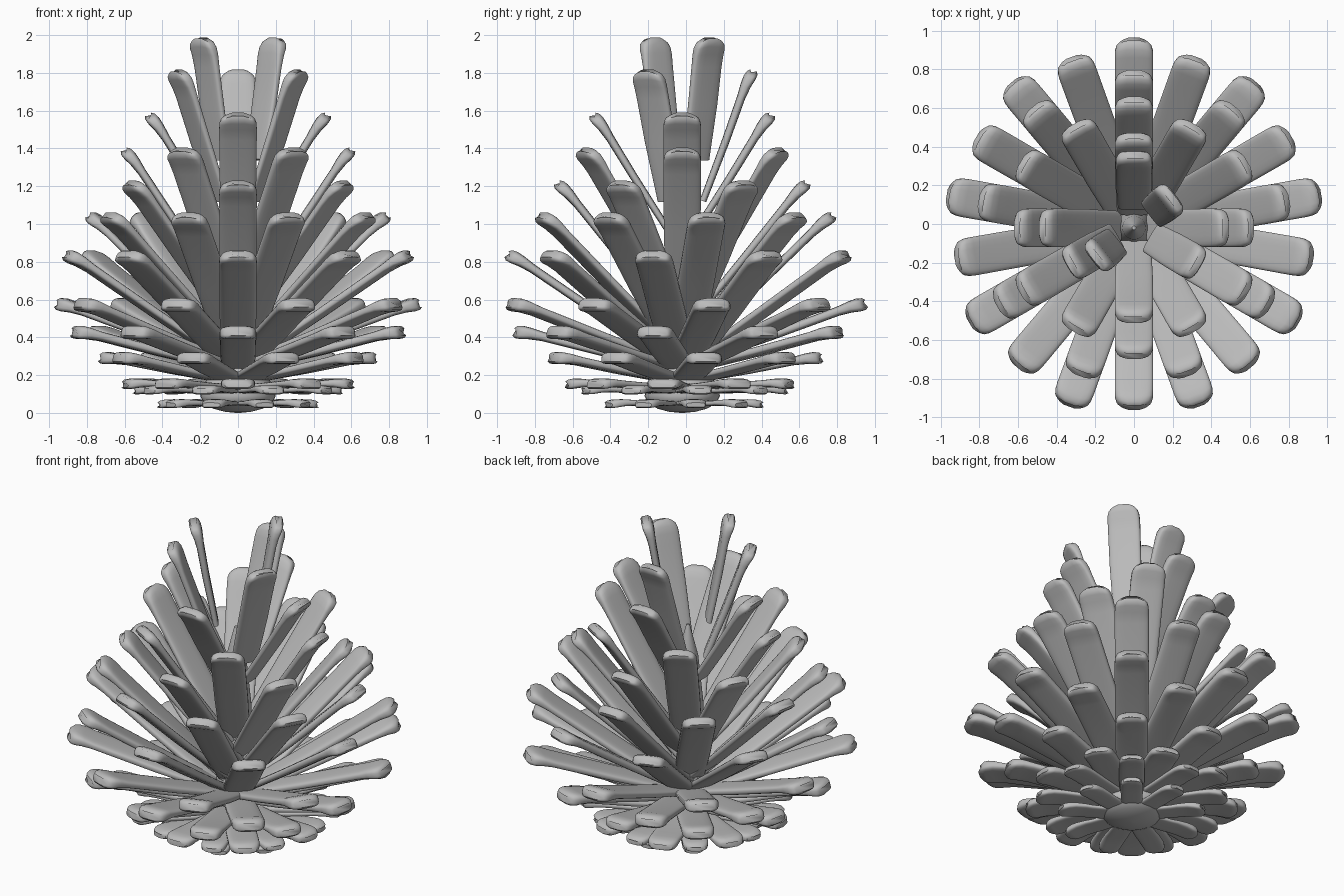
import bpy, bmesh, math
from mathutils import Matrix, Vector

cube = bpy.data.objects.get("Cube")
if cube:
    bpy.data.objects.remove(cube)

grey = bpy.data.materials.new("matte_grey")
grey.use_nodes = True
COLOUR = (0.5, 0.5, 0.5, 1)
grey.diffuse_color = COLOUR
grey.node_tree.nodes["Principled BSDF"].inputs["Base Color"].default_value = COLOUR

AXIS_Y = -0.02
SIDES = 20


def add_object(name, bm):
    bmesh.ops.recalc_face_normals(bm, faces=bm.faces)
    mesh = bpy.data.meshes.new(name)
    bm.to_mesh(mesh)
    bm.free()
    mesh.materials.append(grey)
    obj = bpy.data.objects.new(name, mesh)
    bpy.context.collection.objects.link(obj)
    bpy.context.view_layer.objects.active = obj
    bpy.ops.object.select_all(action="DESELECT")
    obj.select_set(True)
    bpy.ops.object.shade_smooth_by_angle(angle=math.radians(50))
    return obj


def loft(bm, rings):
    """Skin a list of closed rings and cap both ends."""
    for a, b in zip(rings, rings[1:]):
        for i in range(len(a)):
            j = (i + 1) % len(a)
            bm.faces.new((a[i], a[j], b[j], b[i]))
    bm.faces.new(rings[0])
    bm.faces.new(rings[-1])


def soft_rectangle():
    """Rounded rectangle section of unit half size."""
    points = []
    for i in range(SIDES):
        a = math.tau * (i + 0.5) / SIDES
        c, s = math.cos(a), math.sin(a)
        points.append((math.copysign(abs(c) ** 0.5, c),
                       math.copysign(abs(s) ** 0.6, s)))
    return points


def add_scale(bm, angle, radius, top, slope, width, thick, root):
    """One scale, thin along its body with a thick, bowed and drooping tip."""
    slope = math.radians(slope)
    reach = radius - 0.005
    length = (reach - root) / math.cos(slope)
    tip = Vector((reach, 0, top - thick * 0.3))
    # distance back from the tip, width factor, thickness factor, bend, bow
    stations = [
        (length, 0.88, 0.60, 0.0, 0.0),
        (length * 0.55, 0.98, 0.70, -0.004, 0.0),
        (0.16, 1.00, 0.75, -0.002, 0.0),
        (0.09, 1.00, 0.95, -0.003, 0.01),
        (0.045, 0.98, 1.10, -0.008, 0.02),
        (0.015, 0.90, 1.00, -0.013, 0.025),
        (0.0, 0.76, 0.60, -0.016, 0.025),
    ]
    along = Vector((math.cos(slope), 0, math.sin(slope)))
    normal = Vector((-math.sin(slope), 0, math.cos(slope)))
    across = Vector((0, 1, 0))
    place = Matrix.Translation((0, AXIS_Y, 0)) @ Matrix.Rotation(math.radians(angle), 4, "Z")
    rings = []
    for back, w, t, bend, bow in stations:
        rings.append([bm.verts.new(place @ (tip - along * (back + bow * u * u)
                                            + across * (u * width * w / 2)
                                            + normal * (bend + v * thick * t / 2)))
                      for u, v in soft_rectangle()])
    loft(bm, rings)


# Central core, a turned stem on a rounded dome
core = bmesh.new()
profile = [(0.01, 0.0), (0.07, 0.006), (0.13, 0.022), (0.18, 0.05), (0.2, 0.09),
           (0.18, 0.15), (0.13, 0.25), (0.1, 0.4), (0.09, 0.8), (0.06, 1.1), (0.01, 1.3)]
loft(core, [[core.verts.new((r * math.cos(math.tau * i / 32),
                             AXIS_Y + r * math.sin(math.tau * i / 32), z))
             for i in range(32)] for r, z in profile])
add_object("core", core)

# Rings of scales: count, first angle, radius, top height, slope, width, thickness, root
RINGS = {
    "base_scales": (9, 290, 0.44, 0.07, 1, 0.13, 0.04, 0.08),
    "lower_scales": (9, 290, 0.57, 0.145, 2, 0.15, 0.042, 0.06),
    "skirt_scales": (9, 270, 0.63, 0.18, 3, 0.18, 0.05, 0.05),
    "wide_scales": (9, 290, 0.75, 0.325, 11, 0.19, 0.06, 0.04),
    "spread_scales": (9, 270, 0.9, 0.465, 14, 0.195, 0.066, 0.04),
    "outer_scales": (9, 290, 0.98, 0.615, 20, 0.2, 0.066, 0.04),
    "raised_scales": (9, 270, 0.93, 0.875, 34, 0.2, 0.064, 0.04),
    "middle_scales": (9, 290, 0.8, 1.08, 44, 0.2, 0.062, 0.04),
    "upper_scales": (6, 270, 0.66, 1.25, 51, 0.2, 0.06, 0.04),
    "high_scales": (6, 300, 0.6, 1.425, 56, 0.2, 0.06, 0.06),
    "shoulder_scales": (4, 270, 0.47, 1.61, 58, 0.2, 0.06, 0.08),
    "crown_scales": (3, 90, 0.37, 1.84, 70, 0.19, 0.06, 0.11),
    "top_scales": (2, 38, 0.24, 2.01, 80, 0.19, 0.06, 0.12),
}
for name, (count, first, *shape) in RINGS.items():
    bm = bmesh.new()
    for k in range(count):
        add_scale(bm, first + 360 * k / count, *shape)
    add_object(name, bm)
